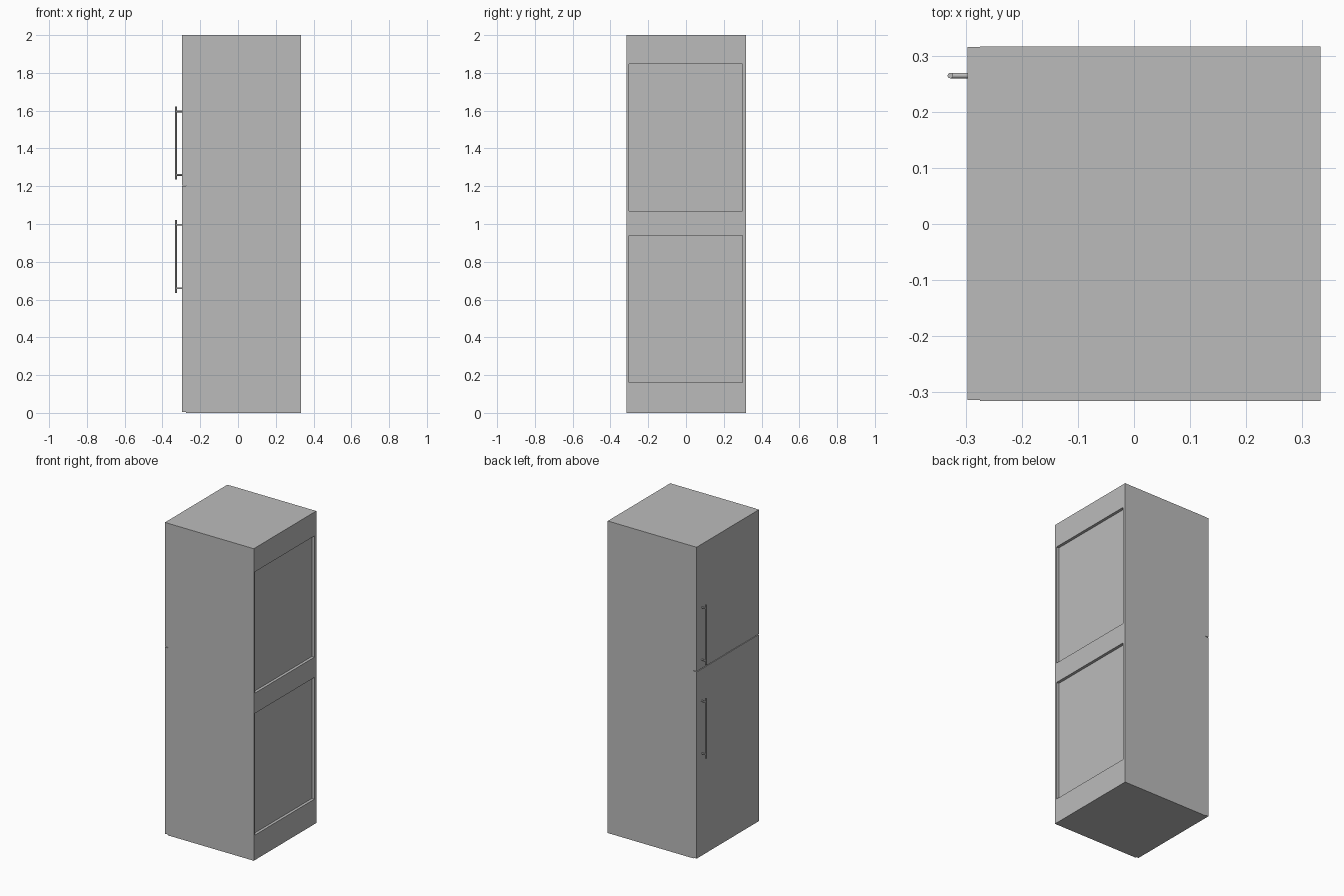
import bpy
import math

cube = bpy.data.objects.get("Cube")
if cube:
    bpy.data.objects.remove(cube, do_unlink=True)

# Single plain grey finish
grey = bpy.data.materials.new("cabinet_grey")
grey.use_nodes = True
colour = (0.5, 0.5, 0.5, 1.0)
grey.diffuse_color = colour
grey.node_tree.nodes["Principled BSDF"].inputs["Base Color"].default_value = colour


def box(name, low, high):
    """Box between two opposite corners."""
    bpy.ops.mesh.primitive_cube_add(
        size=1, location=[(a + b) / 2 for a, b in zip(low, high)])
    obj = bpy.context.object
    obj.name = name
    obj.scale = [b - a for a, b in zip(low, high)]
    bpy.ops.object.transform_apply(location=False, rotation=False, scale=True)
    obj.data.materials.append(grey)
    return obj


def rod(name, centre, length, radius, along_x=False):
    """Thin round bar, upright or along x."""
    bpy.ops.mesh.primitive_cylinder_add(
        vertices=12, radius=radius, depth=length, location=centre,
        rotation=(0, math.pi / 2 if along_x else 0, 0))
    obj = bpy.context.object
    obj.name = name
    obj.data.materials.append(grey)
    bpy.ops.object.shade_smooth_by_angle(angle=math.radians(40))
    return obj


# Cabinet body with two shallow recesses in its +x side
body = box("cabinet_body", (-0.275, -0.316, 0), (0.333, 0.317, 2))
for bottom, top in ((0.16, 0.94), (1.07, 1.847)):
    cutter = box("recess_cutter", (0.315, -0.302, bottom), (0.4, 0.299, top))
    cutter.hide_render = True
    cut = body.modifiers.new("recess", "BOOLEAN")
    cut.operation = "DIFFERENCE"
    cut.solver = "EXACT"
    cut.object = cutter
    bpy.context.view_layer.objects.active = body
    bpy.ops.object.modifier_apply(modifier=cut.name)
    bpy.data.objects.remove(cutter, do_unlink=True)

# Two doors on the -x side, each with a bar handle on two posts
for label, bottom, top, handle_z in (("lower", 0.004, 1.2, 0.828),
                                     ("upper", 1.204, 2.0, 1.428)):
    box(label + "_door", (-0.297, -0.314, bottom), (-0.275, 0.316, top))
    rod(label + "_handle_bar", (-0.328, 0.265, handle_z), 0.386, 0.005)
    for end, offset in (("bottom", -0.168), ("top", 0.168)):
        rod(f"{label}_handle_{end}_post", (-0.312, 0.265, handle_z + offset),
            0.032, 0.005, along_x=True)
